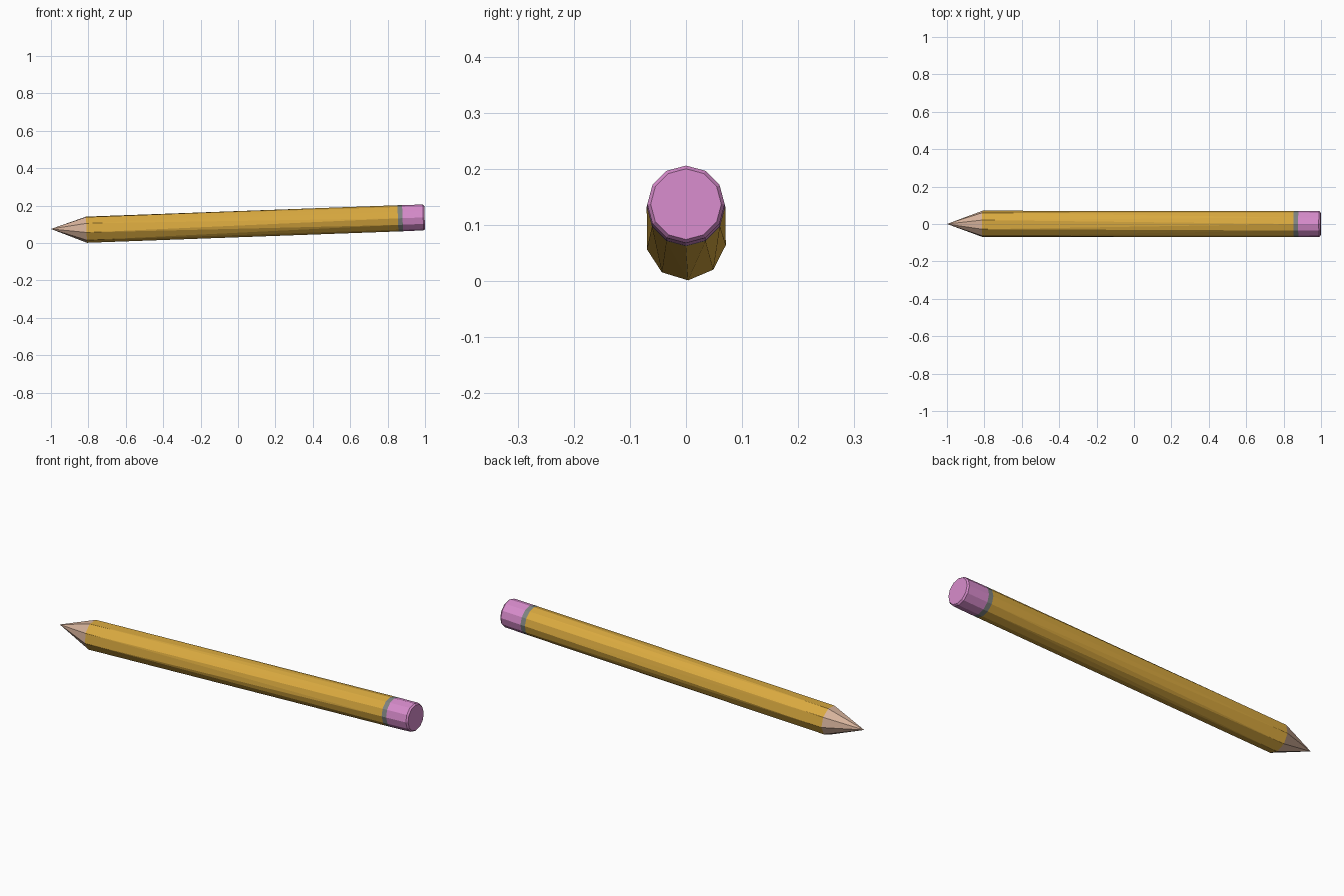
import bpy, bmesh, math

if "Cube" in bpy.data.objects:
    bpy.data.objects.remove(bpy.data.objects["Cube"])

SLOPE = 0.0356  # the pencil rises slightly towards the eraser


def ring(x, r, sides, start):
    """Ring of points across the tilted pencil axis at position x."""
    pts = []
    for k in range(sides):
        a = math.radians(start + 360 * k / sides)
        h = r * math.sin(a)
        pts.append((x - SLOPE * h, r * math.cos(a), 0.0725 + SLOPE * (x + 0.81) + h))
    return pts


def skin(name, points, color, keep_end=False):
    """Wrap the rings in flat faces and remove hidden end caps."""
    bm = bmesh.new()
    for p in points:
        bm.verts.new(p)
    bmesh.ops.convex_hull(bm, input=bm.verts)
    bmesh.ops.recalc_face_normals(bm, faces=bm.faces)
    caps = [f for f in bm.faces
            if f.normal.x < -0.98 or (f.normal.x > 0.98 and not keep_end)]
    bmesh.ops.delete(bm, geom=caps, context='FACES')
    bmesh.ops.dissolve_limit(bm, angle_limit=0.01, verts=bm.verts, edges=bm.edges)
    mesh = bpy.data.meshes.new(name)
    bm.to_mesh(mesh)
    bm.free()
    mat = bpy.data.materials.new(name + "_color")
    mat.diffuse_color = (*color, 1)
    mat.use_nodes = True
    mat.node_tree.nodes["Principled BSDF"].inputs["Base Color"].default_value = mat.diffuse_color
    mesh.materials.append(mat)
    obj = bpy.data.objects.new(name, mesh)
    bpy.context.collection.objects.link(obj)
    return obj


# Shared joints: nine sides at the sharpened end, twelve at the eraser end
neck = ring(-0.81, 0.0715, 9, -87)
collar_start = ring(0.855, 0.07, 12, 0)
collar_end = ring(0.88, 0.07, 12, 0)

# Sharpened wooden point
skin("sharpened_tip", [(-1.0, 0, 0.075)] + neck, (0.68, 0.45, 0.33))

# Painted shaft
skin("shaft", neck + collar_start, (0.70, 0.40, 0.05))

# Metal band
skin("metal_band", collar_start + collar_end, (0.21, 0.23, 0.22))

# Eraser with a chamfered rim
skin("eraser", collar_end + ring(0.99, 0.069, 12, 0) + ring(0.998, 0.063, 12, 0),
     (0.68, 0.26, 0.60), keep_end=True)
